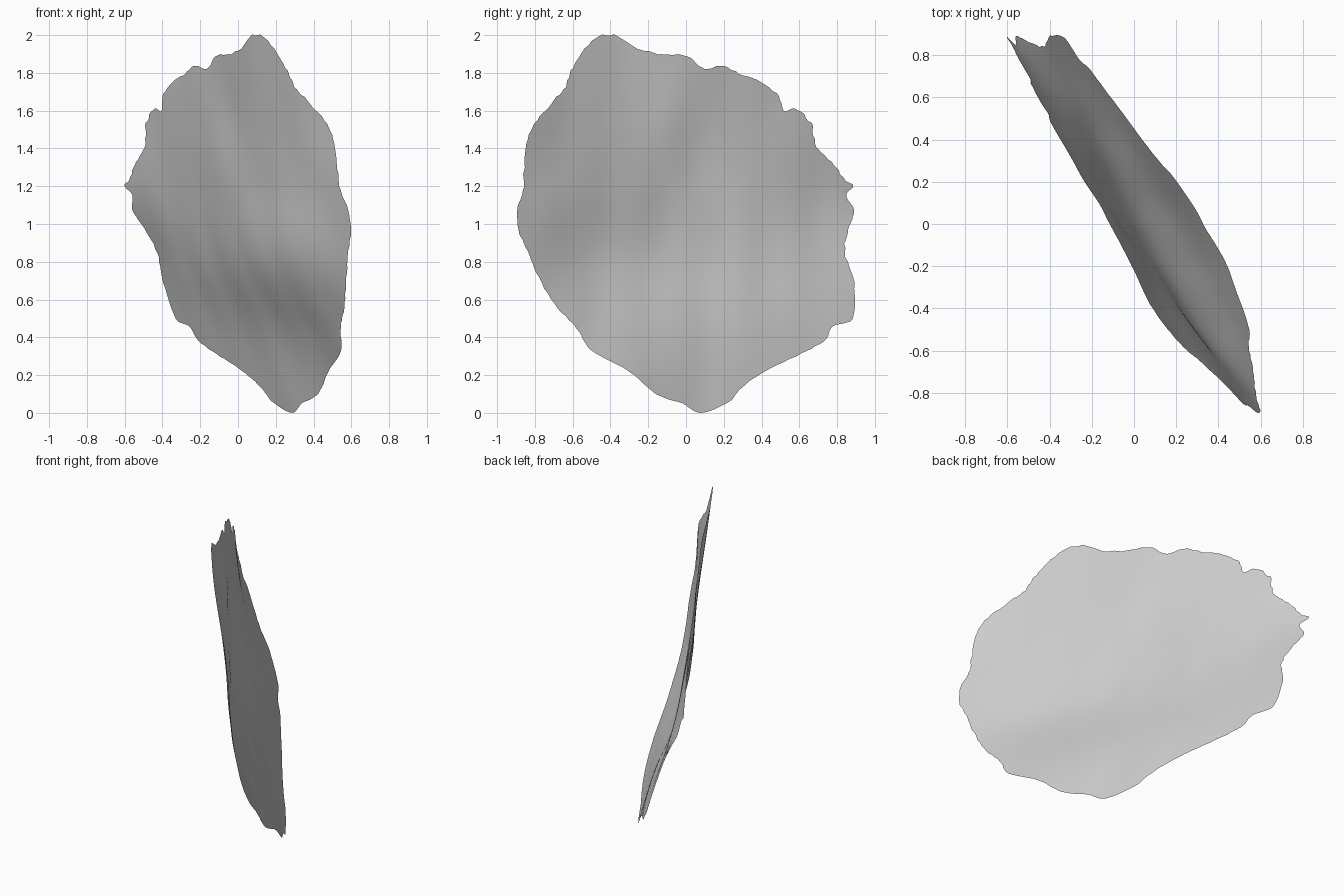
import bpy, bmesh, math
from mathutils import Vector, noise

cube = bpy.data.objects.get("Cube")
if cube:
    bpy.data.objects.remove(cube, do_unlink=True)

RINGS = 30           # loops from the middle to the rim
STEPS = 6            # rim vertices per outline point
CENTRE = Vector((0, 1))

# Ragged rim as (y, z)
RIM = [(-.5, 1.97), (-.38, 2), (-.26, 1.93), (-.13, 1.9), (0, 1.89), (.1, 1.82),
       (.18, 1.84), (.3, 1.79), (.36, 1.77), (.48, 1.69), (.52, 1.6), (.58, 1.61),
       (.66, 1.53), (.69, 1.41), (.77, 1.33), (.84, 1.24), (.88, 1.2), (.85, 1.15),
       (.89, 1.07), (.86, .97), (.84, .85), (.89, .69), (.88, .5), (.78, .46),
       (.73, .38), (.58, .3), (.4, .21), (.28, .12), (.23, .06), (.08, 0),
       (-.02, .05), (-.16, .1), (-.3, .22), (-.5, .33), (-.58, .45), (-.7, .58),
       (-.79, .74), (-.85, .88), (-.89, .98), (-.89, 1.1), (-.86, 1.2), (-.85, 1.4),
       (-.8, 1.53), (-.71, 1.64), (-.64, 1.73), (-.6, 1.83)]

# Sheet offset along x: rows go up in z, columns run along y
Y_START, Y_STEP, Z_STEP = -.9, .45, .4
BEND = [[.82, .67, .34, .07, -.2],
        [.77, .485, .21, -.05, -.31],
        [.65, .285, .03, -.2, -.44],
        [.57, .245, -.05, -.295, -.61],
        [.54, .185, -.08, -.36, -.64],
        [.45, .12, -.13, -.4, -.66]]


def catmull(a, b, c, d, t):
    """Smooth curve from b to c."""
    return b + (c - a) * (t / 2) + (a * 2 - b * 5 + c * 4 - d) * (t * t / 2) \
        + (b * 3 - a - c * 3 + d) * (t ** 3 / 2)


def sample(values, pos):
    """Smooth lookup in an evenly spaced list, continued straight at its ends."""
    ext = [values[0] * 2 - values[1], *values, values[-1] * 2 - values[-2]]
    i = max(0, min(int(math.floor(pos)), len(values) - 2))
    return catmull(*ext[i:i + 4], pos - i)


def sheet_x(y, z):
    """Bend of the sheet with slight upright crumpling."""
    column = (y - Y_START) / Y_STEP
    base = sample([sample(row, column) for row in BEND], z / Z_STEP)
    return base + noise.noise(Vector((y * 5, z * 2, 7))) * .008


def rim_points():
    """Outline curve with fine nicks, rougher towards the top."""
    pts = [Vector(p) for p in RIM]
    n = len(pts)
    result = []
    for i in range(n):
        near = [pts[(i + k) % n] for k in (-1, 0, 1, 2)]
        for s in range(STEPS):
            p = catmull(*near, s / STEPS)
            nick = noise.noise(Vector((p.x * 28, p.y * 28, 3)))
            nick *= .003 + .006 * p.y
            result.append(p + (p - CENTRE).normalized() * nick)
    return result


# Thin crumpled sheet
bm = bmesh.new()
rim = rim_points()
hub = bm.verts.new((sheet_x(*CENTRE), *CENTRE))
loops = []
for r in range(1, RINGS + 1):
    flat = [CENTRE.lerp(p, r / RINGS) for p in rim]
    loops.append([bm.verts.new((sheet_x(*p), *p)) for p in flat])

count = len(rim)
for j in range(count):
    k = (j + 1) % count
    bm.faces.new((hub, loops[0][j], loops[0][k]))
    for inner, outer in zip(loops, loops[1:]):
        bm.faces.new((inner[j], outer[j], outer[k], inner[k]))

# Stand the sheet on the ground
low = min(v.co.z for v in bm.verts)
for v in bm.verts:
    v.co.z -= low
for f in bm.faces:
    f.smooth = True
bmesh.ops.recalc_face_normals(bm, faces=bm.faces)
if sum(f.normal.x for f in bm.faces) < 0:
    bmesh.ops.reverse_faces(bm, faces=bm.faces)

mesh = bpy.data.meshes.new("crumpled_sheet")
bm.to_mesh(mesh)
bm.free()
sheet = bpy.data.objects.new("crumpled_sheet", mesh)
bpy.context.collection.objects.link(sheet)

# Plain grey
grey = bpy.data.materials.new("grey")
grey.use_nodes = True
colour = (.6, .6, .6, 1)
grey.diffuse_color = colour
for node in grey.node_tree.nodes:
    if node.type == "BSDF_PRINCIPLED":
        node.inputs["Base Color"].default_value = colour
mesh.materials.append(grey)
